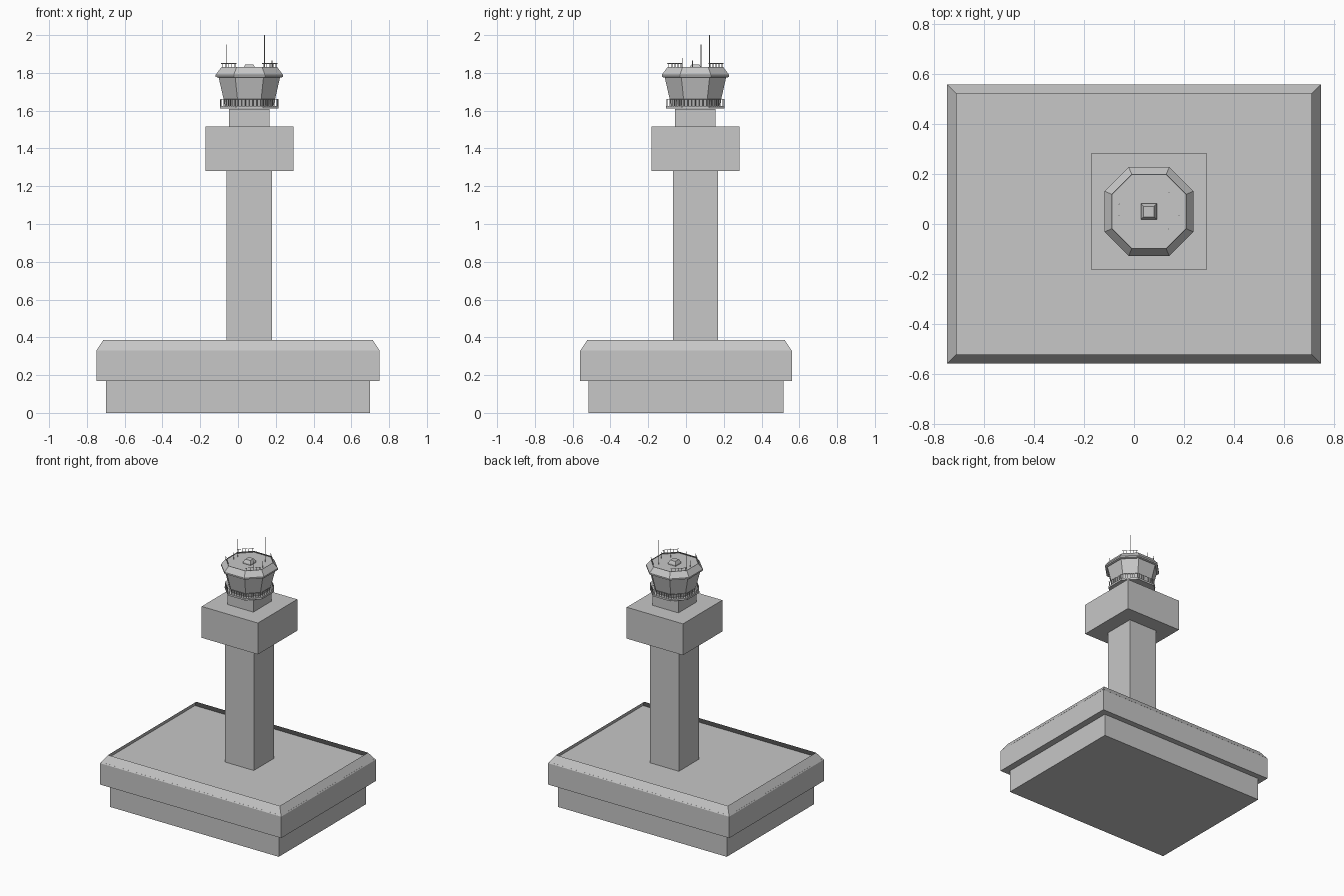
import bpy, bmesh, math
from mathutils import Vector

if "Cube" in bpy.data.objects:
    bpy.data.objects.remove(bpy.data.objects["Cube"])

CX, CY = 0.06, 0.05          # tower axis
K = 0.46                     # half length of a straight octagon side / half width

grey = bpy.data.materials.new("light grey")
grey.diffuse_color = (0.57, 0.57, 0.57, 1)
grey.use_nodes = True
grey.node_tree.nodes["Principled BSDF"].inputs["Base Color"].default_value = grey.diffuse_color


def finish(name, bm):
    me = bpy.data.meshes.new(name)
    bm.to_mesh(me)
    bm.free()
    me.materials.append(grey)
    ob = bpy.data.objects.new(name, me)
    bpy.context.collection.objects.link(ob)
    return ob


def rect(hx, hy=None):
    hy = hx if hy is None else hy
    return [(-hx, -hy), (hx, -hy), (hx, hy), (-hx, hy)]


def octagon(h):
    k = h * K
    return [(-k, -h), (k, -h), (h, -k), (h, k), (k, h), (-k, h), (-h, k), (-h, -k)]


def loft(name, rings, centre=(0, 0), bottom=True, top=True):
    """Join outline loops [(points, z), ...] with flat faces."""
    bm = bmesh.new()
    loops = [[bm.verts.new((x + centre[0], y + centre[1], z)) for x, y in pts]
             for pts, z in rings]
    n = len(loops[0])
    for a, b in zip(loops, loops[1:]):
        for i in range(n):
            j = (i + 1) % n
            bm.faces.new((a[i], a[j], b[j], b[i]))
    if bottom:
        bm.faces.new(loops[0][::-1])
    if top:
        bm.faces.new(loops[-1])
    return finish(name, bm)


def bar(bm, a, b, r):
    """Thin square bar from a to b."""
    a, b = Vector(a), Vector(b)
    d = (b - a).normalized()
    u = d.orthogonal().normalized()
    v = d.cross(u)
    ends = [[bm.verts.new(p + u * r * s + v * r * t)
             for s, t in ((-1, -1), (1, -1), (1, 1), (-1, 1))] for p in (a, b)]
    for i in range(4):
        j = (i + 1) % 4
        bm.faces.new((ends[0][i], ends[0][j], ends[1][j], ends[1][i]))
    bm.faces.new(ends[0][::-1])
    bm.faces.new(ends[1])


def railing(name, h, z0, z1, posts, sides):
    """Posts and a top rail along chosen octagon sides."""
    bm = bmesh.new()
    pts = octagon(h)
    for s in sides:
        p, q = Vector(pts[s]), Vector(pts[(s + 1) % 8])
        c = Vector((CX, CY))
        for i in range(posts):
            m = c + p.lerp(q, (i + 0.5) / posts)
            bar(bm, (m.x, m.y, z0), (m.x, m.y, z1), 0.0015)
        p, q = p + c, q + c
        bar(bm, (p.x, p.y, z1), (q.x, q.y, z1), 0.0012)
    return finish(name, bm)


TOWER = (CX, CY)

# Base building: plinth, overhanging storey with sloped open parapet, sunken roof
loft("base_plinth", [(rect(0.70, 0.517), 0), (rect(0.70, 0.517), 0.17)])
loft("base_upper_storey", [(rect(0.75, 0.56), 0.17), (rect(0.75, 0.56), 0.33),
                           (rect(0.712, 0.522), 0.387)], top=False)
loft("base_roof", [(rect(0.746, 0.556), 0.337)], bottom=False)

# Tower shaft, square collar and neck
loft("tower_shaft", [(rect(0.12), 0.337), (rect(0.12), 1.28)], TOWER)
loft("tower_collar", [(rect(0.233), 1.28), (rect(0.233), 1.515)], TOWER)
loft("tower_neck", [(rect(0.107), 1.515), (rect(0.107), 1.61)], TOWER)

# Walkway deck, flared control cab and its roof
loft("walkway_deck", [(octagon(0.155), 1.611), (octagon(0.155), 1.625)], TOWER)
loft("control_cab", [(octagon(0.128), 1.625), (octagon(0.163), 1.778)], TOWER)
loft("cab_roof_rim", [(octagon(0.170), 1.776), (octagon(0.178), 1.779),
                      (octagon(0.178), 1.79), (octagon(0.148), 1.83)],
     TOWER, top=False)
loft("cab_roof", [(octagon(0.158), 1.815)], TOWER, bottom=False)
loft("roof_hatch", [(rect(0.032), 1.815), (rect(0.032), 1.825),
                    (rect(0.021), 1.845)], TOWER)

# Railings
railing("walkway_railing", 0.152, 1.625, 1.66, 7, range(8))
railing("roof_railing", 0.149, 1.828, 1.85, 5, (1, 3, 5, 7))

# Antennas
bm = bmesh.new()
for x, y, z in ((0.14, 0.125, 2.0), (-0.06, 0.08, 1.95), (0.14, -0.02, 1.88),
                (-0.06, 0.035, 1.865), (0.18, 0.035, 1.865)):
    bar(bm, (x, y, 1.815), (x, y, z), 0.0015)
finish("antennas", bm)
